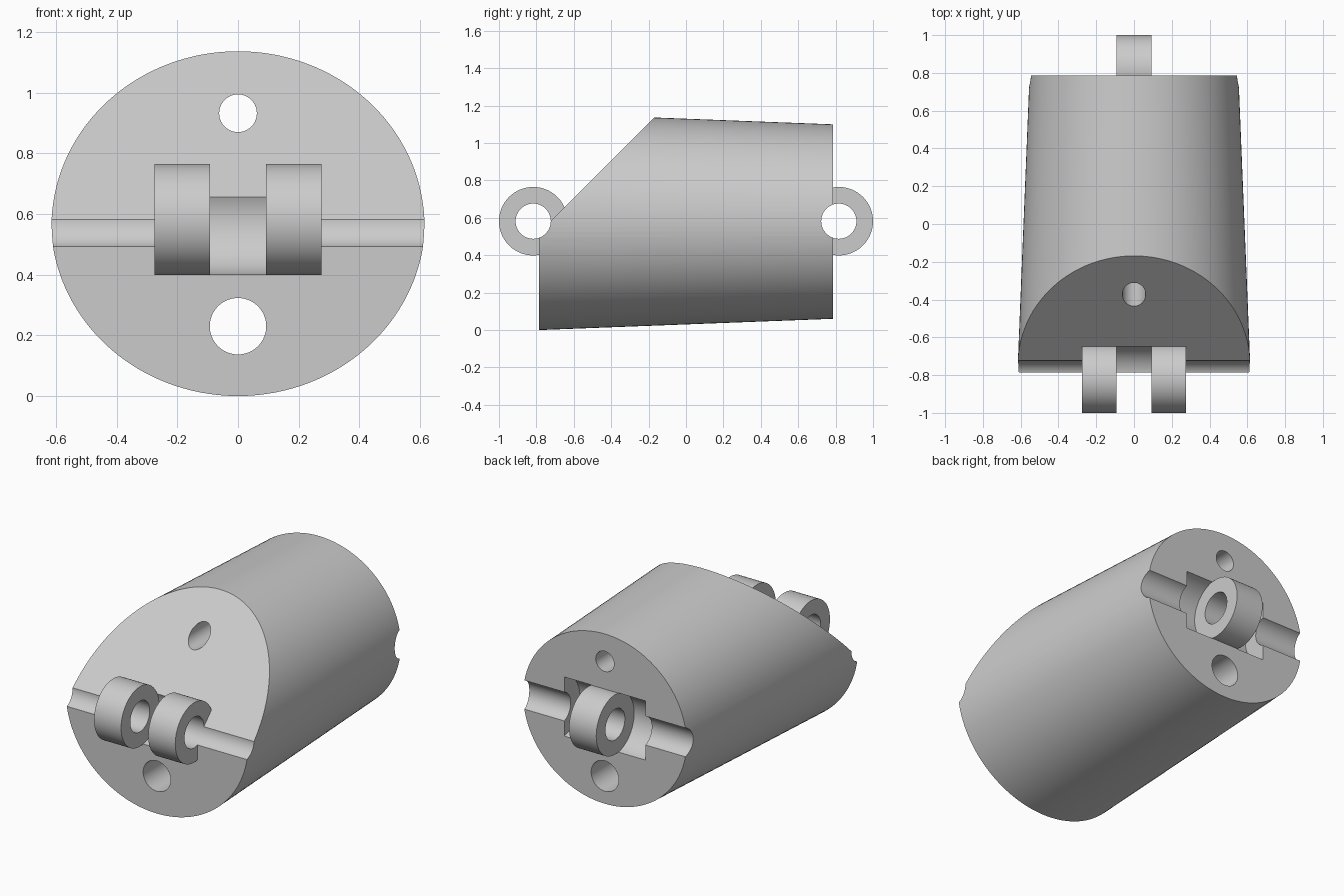
import bpy
import math

cube = bpy.data.objects.get("Cube")
if cube:
    bpy.data.objects.remove(cube, do_unlink=True)

MID = 0.58          # height of the body axis and hinge pins
HALF = 0.785        # half length of the body
PIN_Y = 0.817       # distance of the hinge pins from the centre
KNUCKLE_R = 0.183
PIN_R = 0.094
INNER, OUTER = 0.092, 0.275   # knuckle side planes


def rod(name, axis, radius, length, loc):
    """Cylinder along the x or y axis."""
    rot = (0, math.pi / 2, 0) if axis == "x" else (-math.pi / 2, 0, 0)
    bpy.ops.mesh.primitive_cylinder_add(vertices=96, radius=radius, depth=length,
                                        location=loc, rotation=rot)
    obj = bpy.context.object
    obj.name = name
    return obj


def combine(target, tool, operation):
    """Apply a boolean and discard the tool."""
    mod = target.modifiers.new("Boolean", "BOOLEAN")
    mod.operation = operation
    mod.solver = "EXACT"
    mod.object = tool
    bpy.context.view_layer.objects.active = target
    bpy.ops.object.modifier_apply(modifier=mod.name)
    bpy.data.objects.remove(tool, do_unlink=True)


# Tapered oval body
bpy.ops.mesh.primitive_cone_add(vertices=128, radius1=0.617, radius2=0.553,
                                depth=2 * HALF, location=(0, 0, MID),
                                rotation=(-math.pi / 2, 0, 0))
body = bpy.context.object
body.name = "hinged_segment"
body.scale = (1, 0.94, 1)
bpy.ops.object.transform_apply(location=True, rotation=True, scale=True)

# Sloped front face, falling at 45 degrees through (y, z) = (-0.17, 1.135)
s = math.sqrt(0.5)
bpy.ops.mesh.primitive_cube_add(size=2, location=(0, -0.17 - s, 1.135 + s),
                                rotation=(math.pi / 4, 0, 0))
combine(body, bpy.context.object, "DIFFERENCE")

# Cord holes running the whole length
for z, r in ((0.932, 0.062), (0.23, 0.093)):
    combine(body, rod("cord_hole", "y", r, 3, (0, 0, z)), "DIFFERENCE")

# Front hinge: wide barrel split by a central gap
front = (0, -PIN_Y, MID + 0.002)
combine(body, rod("front_knuckles", "x", KNUCKLE_R, 2 * OUTER, front), "UNION")
combine(body, rod("front_gap", "x", KNUCKLE_R + 0.001, 2 * INNER, front), "DIFFERENCE")

# Back hinge: single knuckle with a pocket on each side
back = (0, PIN_Y, MID + 0.002)
combine(body, rod("back_knuckle", "x", KNUCKLE_R, 0.3, back), "UNION")
for side in (-1, 1):
    pocket = rod("back_pocket", "x", KNUCKLE_R + 0.001, OUTER - INNER,
                 (side * (INNER + OUTER) / 2, back[1], back[2]))
    combine(body, pocket, "DIFFERENCE")

# Pin holes, which also groove both end faces
for loc in (front, back):
    combine(body, rod("pin_hole", "x", PIN_R, 2, loc), "DIFFERENCE")

# Grey plastic
mat = bpy.data.materials.new("grey plastic")
mat.use_nodes = True
colour = (0.6, 0.6, 0.6, 1)
mat.diffuse_color = colour
mat.node_tree.nodes["Principled BSDF"].inputs["Base Color"].default_value = colour
body.data.materials.clear()
body.data.materials.append(mat)

bpy.ops.object.select_all(action="DESELECT")
body.select_set(True)
bpy.context.view_layer.objects.active = body
bpy.ops.object.shade_smooth_by_angle(angle=math.radians(30))
